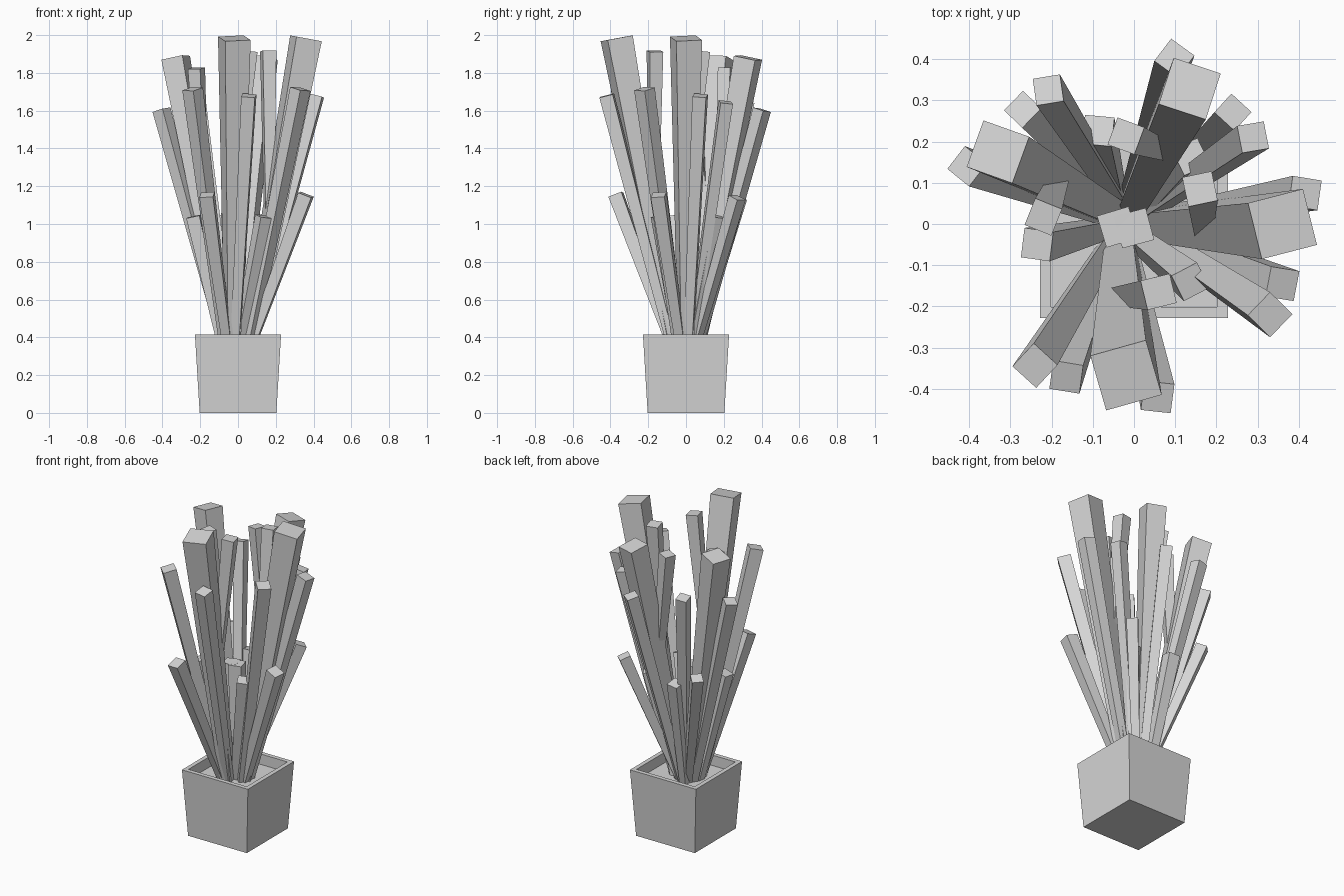
import bpy, bmesh, math
from mathutils import Vector, Matrix

cube = bpy.data.objects.get("Cube")
if cube:
    bpy.data.objects.remove(cube, do_unlink=True)

grey = bpy.data.materials.new("plain_grey")
grey.use_nodes = True
colour = (0.67, 0.67, 0.67, 1)
grey.diffuse_color = colour
grey.node_tree.nodes["Principled BSDF"].inputs["Base Color"].default_value = colour


def add_object(name, bm):
    bmesh.ops.recalc_face_normals(bm, faces=bm.faces)
    mesh = bpy.data.meshes.new(name)
    bm.to_mesh(mesh)
    bm.free()
    mesh.materials.append(grey)
    obj = bpy.data.objects.new(name, mesh)
    bpy.context.collection.objects.link(obj)


# Pot: flared box with a flat rim and a sunken soil surface
POT_HEIGHT, SOIL = 0.415, 0.35
bm = bmesh.new()
bmesh.ops.create_cube(bm, size=1)
for v in bm.verts:
    top = v.co.z > 0
    half = 0.228 if top else 0.203
    v.co = Vector((math.copysign(half, v.co.x), math.copysign(half, v.co.y),
                   POT_HEIGHT if top else 0))
bm.normal_update()
top_face = max(bm.faces, key=lambda f: f.calc_center_median().z)
bmesh.ops.inset_individual(bm, faces=[top_face], thickness=0.038)
soil = bmesh.ops.extrude_discrete_faces(bm, faces=[top_face])["faces"][0]
for v in soil.verts:
    v.co.z = SOIL
add_object("pot", bm)


# Leaf: square bar widening from its root to a square-cut tip
def leaf(name, tip, size, yaw, root, taper, transform):
    tip, root = Vector(tip), Vector(root)
    axis = (tip - root).normalized()
    yaw = math.radians(yaw)
    side = Vector((math.cos(yaw), math.sin(yaw), 0))
    side = (side - axis * side.dot(axis)).normalized()
    across = axis.cross(side)
    bm = bmesh.new()
    bmesh.ops.create_cube(bm, size=1)
    for v in bm.verts:
        end, width = (tip, size) if v.co.z > 0 else (root, size * taper)
        v.co = end + (side * v.co.x + across * v.co.y) * width
    bm.transform(transform)
    add_object(name, bm)


# Tip position, width, twist in degrees, optional root position;
# the side shoots grow out of the broad leaves
leaves = [
    ("broad_leaf_a", (0.36, 0.0, 1.983), 0.14, 14, None),
    ("broad_leaf_b", (-0.33, 0.175, 1.88), 0.12, -20, None),
    ("tall_leaf_a", (0.415, 0.075, 1.68), 0.073, -8, None),
    ("tall_leaf_b", (0.33, -0.22, 1.715), 0.078, -44, None),
    ("tall_leaf_c", (-0.208, 0.325, 1.645), 0.067, 8, None),
    ("tall_leaf_d", (-0.405, 0.14, 1.605), 0.07, 51, None),
    ("side_shoot_a", (0.16, 0.085, 1.915), 0.073, 12, (0.165, -0.01, 1.0)),
    ("side_shoot_b", (-0.22, 0.017, 1.825), 0.07, -22, (-0.18, 0.115, 1.0)),
    ("short_leaf_a", (0.36, -0.145, 1.155), 0.074, -11, None),
    ("short_leaf_b", (-0.27, 0.278, 1.14), 0.066, 46, None),
    ("short_leaf_c", (-0.235, -0.05, 1.04), 0.072, -7, (-0.07, -0.01, 0.3)),
    ("short_leaf_d", (0.138, 0.163, 1.04), 0.07, 26, None),
    ("upright_leaf", (0, -0.01, 1.06), 0.08, 15, (0, 0, 0.3)),
]

# The same bunch appears twice, the second one about a quarter turn round
turned = (Matrix.Translation((-0.03, -0.007, 0))
          @ Matrix.Rotation(math.radians(-88.3), 4, "Z"))
for bunch, transform in (("first", Matrix.Identity(4)), ("second", turned)):
    for name, tip, size, yaw, root in leaves:
        root = root or (tip[0] * 0.13, tip[1] * 0.13, 0.3)
        taper = 0.48 if name.startswith("broad") else 0.6
        leaf(f"{bunch}_{name}", tip, size, yaw, root, taper, transform)
